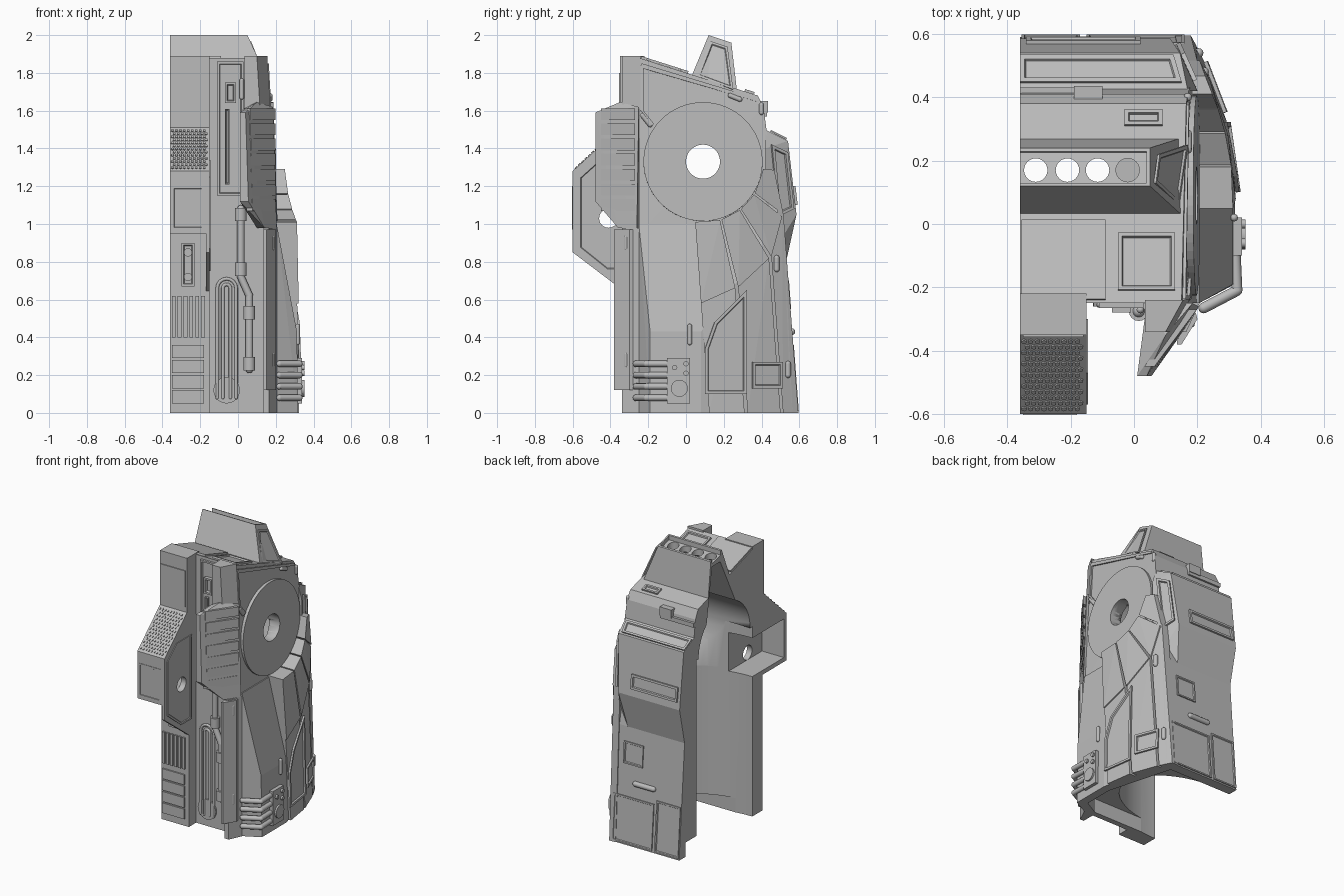
import bpy, bmesh, math
from mathutils import Vector, Matrix

if "Cube" in bpy.data.objects:
    bpy.data.objects.remove(bpy.data.objects["Cube"])

grey = bpy.data.materials.new("warm_grey")
grey.use_nodes = True
grey.diffuse_color = (0.5, 0.5, 0.5, 1)
grey.node_tree.nodes["Principled BSDF"].inputs["Base Color"].default_value = (0.5, 0.5, 0.5, 1)

CUT = -0.36  # open side of the half shell


def finish(name, bm, smooth=False):
    bmesh.ops.recalc_face_normals(bm, faces=bm.faces)
    me = bpy.data.meshes.new(name)
    bm.to_mesh(me)
    bm.free()
    me.materials.append(grey)
    ob = bpy.data.objects.new(name, me)
    bpy.context.collection.objects.link(ob)
    if smooth:
        bpy.ops.object.select_all(action='DESELECT')
        ob.select_set(True)
        bpy.context.view_layer.objects.active = ob
        bpy.ops.object.shade_smooth_by_angle(angle=0.6)
    return ob


def hull(name, pts):
    bm = bmesh.new()
    for p in pts:
        bm.verts.new(p)
    bmesh.ops.convex_hull(bm, input=bm.verts)
    bmesh.ops.delete(bm, geom=[v for v in bm.verts if not v.link_faces], context='VERTS')
    bmesh.ops.dissolve_limit(bm, angle_limit=0.01, verts=bm.verts, edges=bm.edges)
    return finish(name, bm)


def box(name, x, y, z):
    return hull(name, [(a, b, c) for a in x for b in y for c in z])


def prism(name, profile, x0, x1):
    """Extrude a y-z profile along x."""
    bm = bmesh.new()
    f = bm.faces.new([bm.verts.new((x0, y, z)) for y, z in profile])
    g = bmesh.ops.extrude_face_region(bm, geom=[f])["geom"]
    bmesh.ops.translate(bm, vec=(x1 - x0, 0, 0), verts=[v for v in g if isinstance(v, bmesh.types.BMVert)])
    return finish(name, bm)


def add_rod(bm, a, b, r, seg=12):
    a, b = Vector(a), Vector(b)
    m = Matrix.Translation((a + b) / 2) @ (b - a).to_track_quat('Z', 'Y').to_matrix().to_4x4()
    bmesh.ops.create_cone(bm, cap_ends=True, segments=seg, radius1=r, radius2=r, depth=(b - a).length, matrix=m)


def rod(name, a, b, r, seg=48, smooth=True):
    bm = bmesh.new()
    add_rod(bm, a, b, r, seg)
    return finish(name, bm, smooth)


def pipe(name, pts, r):
    """Round-ended tube through points."""
    bm = bmesh.new()
    for a, b in zip(pts, pts[1:]):
        add_rod(bm, a, b, r)
    for p in pts:
        bmesh.ops.create_uvsphere(bm, u_segments=12, v_segments=8, radius=r, matrix=Matrix.Translation(p))
    return finish(name, bm, True)


def panel(name, pts, out, h=0.01, rim=0.015):
    """Raised plate with a sunken centre, standing out along a direction."""
    bm = bmesh.new()
    f = bm.faces.new([bm.verts.new(p) for p in pts])
    f.normal_update()
    if f.normal.dot(Vector(out)) < 0:
        f.normal_flip()
    n = f.normal.copy()
    g = bmesh.ops.extrude_face_region(bm, geom=[f])["geom"]
    bmesh.ops.translate(bm, vec=n * h, verts=[v for v in g if isinstance(v, bmesh.types.BMVert)])
    top = [t for t in g if isinstance(t, bmesh.types.BMFace)]
    if rim:
        for depth, w in ((0, rim), (-h * 0.8, 0.004)):
            bmesh.ops.inset_region(bm, faces=top, thickness=w, use_even_offset=True)
            bmesh.ops.translate(bm, vec=n * depth, verts=top[0].verts)
    return finish(name, bm)


def front_panel(name, x0, x1, z0, z1, y, h=0.01, rim=0.012):
    return panel(name, [(x0, y, z0), (x1, y, z0), (x1, y, z1), (x0, y, z1)], (0, -1, 0), h, rim)


def skirt_x(y, z):
    """Bulging outer surface of the rear side skirt."""
    return 0.325 - 0.55 * (y - 0.08) ** 2 - 0.02 * z


# Main solids
lower_body = hull("lower_body", [
    (CUT, -0.25, 0), (0.2, -0.25, 0), (0.318, -0.19, 0), (0.318, 0.08, 0), (0.18, 0.59, 0), (CUT, 0.59, 0),
    (0.312, -0.19, 0.43), (0.312, 0.08, 0.43), (0.18, 0.53, 0.8), (CUT, 0.53, 0.8), (CUT, -0.25, 1),
    (0.205, -0.25, 1), (0.205, 0.1, 1), (0.195, 0.49, 1), (CUT, 0.49, 1)])
upper_body = hull("upper_body", [
    (CUT, -0.25, 0.9), (0.2, -0.25, 0.95), (0.2, 0.5, 0.95), (CUT, 0.5, 0.9), (0.15, -0.25, 1.88),
    (CUT, -0.25, 1.88), (CUT, 0.38, 1.68), (0.165, 0.38, 1.68), (0.17, 0.41, 1.62), (CUT, 0.41, 1.62)])
back_block = hull("back_block", [
    (x, y, z) for xr, y, z in ((0.17, 0.42, 1.5), (0.145, 0.54, 1.44), (0.115, 0.585, 1.05), (0.08, 0.53, 0.8),
                               (0.2, 0.43, 0.8), (0.2, 0.42, 1.4)) for x in (CUT, xr)])
roof_fin = hull("roof_fin", [
    (x, y, z) for xr, y, z in ((0.16, 0.02, 1.76), (0.05, 0.12, 2), (0.05, 0.24, 1.96), (0.16, 0.275, 1.66))
    for x in (CUT, xr)])
column_top = [(-0.6, 1.28), (-0.35, 1.51), (-0.35, 1.89), (-0.22, 1.89)]
front_column = prism("front_column", [(-0.22, 0), (-0.33, 0), (-0.33, 0.95), (-0.6, 0.95)] + column_top, CUT, -0.165)
column_side = prism("column_side", [(-0.22, 0), (-0.33, 0), (-0.33, 0.645), (-0.6, 0.85)] + column_top, -0.17, -0.15)
column_side_panel = panel("column_side_panel", [(-0.151, y, z) for y, z in (
    (-0.57, 0.87), (-0.57, 1.25), (-0.47, 1.34), (-0.3, 1.34), (-0.3, 0.75), (-0.42, 0.75))], (1, 0, 0), 0.006, 0.012)
wheel_disc = rod("wheel_disc", (0.1, 0.09, 1.33), (0.192, 0.09, 1.33), 0.315, 64, False)
rim_tilt = Matrix.Rotation(-0.035, 4, 'Y')
wheel_disc.data.transform(Matrix.Translation((0.19, 0, 1.33)) @ rim_tilt @ Matrix.Translation((-0.184, 0, -1.33)))

# Hollow interior, portholes and roof vents
cutters = [
    rod("cut_shaft", (0, 0, -0.1), (0, 0, 1.33), 0.31),
    rod("cut_chamber", (-0.5, 0.09, 1.33), (0.11, 0.09, 1.33), 0.285),
    rod("cut_hub", (-0.5, 0.09, 1.33), (0.5, 0.09, 1.33), 0.09),
    hull("cut_floor", [(x, y, z) for z in (-0.1, 0.1) for x, y in (
        (-0.5, -0.21), (0.15, -0.21), (0.26, -0.15), (0.26, 0.06), (0.13, 0.52), (-0.5, 0.52))]),
    prism("cut_fin", [(-0.1, 1.45), (0.3, 1.45), (0.225, 1.92), (0.135, 1.92)], -0.5, -0.07),
    prism("cut_column", [(-0.2, 0.98), (-0.57, 0.98), (-0.57, 1.25), (-0.2, 1.25)], -0.5, -0.19),
    rod("cut_eye", (-0.5, -0.41, 1.03), (0, -0.41, 1.03), 0.05, 24),
    prism("cut_vent_slot", [(0.13, 1.965), (0.225, 1.94), (0.25, 2.1), (0.13, 2.1)], -0.5, 0.04)]
cutters[0].data.transform(Matrix.Translation((CUT, 0.09, 0)) @ Matrix.Diagonal((1.6, 1, 1, 1)))
for x in (-0.31, -0.21, -0.115, -0.02):
    cutters.append(rod("cut_vent", (x, 0.17, 1.8), (x, 0.17, 2.1), 0.037, 24))
for part in (lower_body, upper_body, back_block, roof_fin, front_column, column_side, column_side_panel, wheel_disc):
    bpy.context.view_layer.objects.active = part
    for c in cutters:
        mod = part.modifiers.new("hollow", 'BOOLEAN')
        mod.operation, mod.solver, mod.object = 'DIFFERENCE', 'EXACT', c
        bpy.ops.object.modifier_apply(modifier=mod.name)
for c in cutters:
    bpy.data.objects.remove(c)

# Slanted cheek blocks beside the front channel
hull("cheek_block", [(0.01, -0.48, 1.12), (0.055, -0.48, 1.12), (0.04, -0.48, 1.59), (0.01, -0.48, 1.59),
                     (0.205, -0.26, 0.98), (0.14, -0.36, 0.98), (0.1, -0.25, 0.98), (0.185, -0.25, 1.62),
                     (0.1, -0.35, 1.645), (0.04, -0.25, 1.62)])
hull("upper_cheek", [(x, y, z) for z, d in ((1.55, 0.02), (1.89, 0)) for x, y in
                     ((0.035, -0.24), (0.035, -0.34), (0.1 + d, -0.34), (0.155 + d, -0.24))])
hull("lower_cheek", [(x, y, z) for z in (0, 0.98) for x, y in
                     ((0.135, -0.24), (0.135, -0.34), (0.165, -0.34), (0.207, -0.25))])
hull("cheek_strip", [(x, y, z) for z in (0.12, 0.97) for x, y in
                     ((0.135, -0.34), (0.135, -0.38), (0.15, -0.38), (0.2, -0.3), (0.195, -0.28))])
for i in range(7):
    z = 1.07 + i * 0.08
    hull("cheek_rib", [(x + d, y, z + k) for x, y in ((0.064 - i * 0.002, -0.45), (0.186, -0.27))
                       for d in (-0.02, 0.012) for k in (0, 0.062)])
for z in (0.28, 0.9):
    pipe("strip_lug", [(0.18, -0.315, z - 0.03), (0.18, -0.315, z + 0.03)], 0.012)

# Shoulder wedges wrapping the wheel, and the skirt below them
rows = ((-98, -91.5, 0.75), (-73, -75, 0.69), (-52, -55, 0.62), (-32, -34, 0.51), (-6, -6, 0.38))
for upper, lower in zip(rows, rows[1:]):
    wedge, skirt = [], []
    for (inner, outer, reach), gap in ((upper, 0.7), (lower, -0.7)):
        for a, rad in ((inner, 0.322), (outer, reach)):
            t = math.radians(a + gap)
            y, z = 0.09 + rad * math.cos(t), 1.33 + rad * math.sin(t)
            x = skirt_x(y, z) + 0.008
            wedge += [(x, y, z), (min(0.15, x - 0.03), y, z)]
        foot = y + 0.075 * z
        skirt += [(skirt_x(y, z), y, z), (0.15, y, z), (skirt_x(foot, 0), foot, 0), (skirt_x(foot, 0) - 0.05, foot, 0)]
    hull("shoulder_wedge", wedge)
    hull("side_skirt", skirt)

# Side frame around the wheel
edge = [(-0.235, 1.85), (0.375, 1.665), (0.385, 1.645), (-0.235, 1.825)]
panel("wheel_frame_top", [(0.2 - (z - 1) * 0.055, y, z) for y, z in edge], (1, 0, 0), 0.01, 0)
edge = [(-0.24, 1.84), (-0.225, 1.84), (-0.225, 1.6), (-0.17, 1.53), (-0.18, 1.52), (-0.24, 1.6)]
panel("wheel_frame_side", [(0.2 - (z - 1) * 0.055, y, z) for y, z in edge], (1, 0, 0), 0.01, 0)
for y, z, dy, dz in ((-0.21, 1.55, 0.02, -0.025), (0.26, 1.67, 0.025, -0.01), (0.4, 1.61, 0, 0.02)):
    pipe("frame_lug", [(0.17, y - dy, z - dz), (0.17, y + dy, z + dz)], 0.013)

# Skirt window, box and lugs
for name, outline in (("skirt_window", [(0.1, 0.1), (0.32, 0.1), (0.32, 0.65), (0.15, 0.48), (0.1, 0.34)]),
                      ("skirt_box", [(0.35, 0.13), (0.51, 0.13), (0.51, 0.27), (0.35, 0.27)])):
    panel(name, [(skirt_x(y, z) + 0.002, y, z) for y, z in outline], (1, 0, 0), 0.012)
for y, z in ((0.48, 0.79), (0.54, 0.23)):
    pipe("skirt_lug", [(skirt_x(y, z), y, z - 0.03), (skirt_x(y, z), y, z + 0.03)], 0.015)
pipe("side_lug", [(0.316, 0.02, 0.37), (0.316, 0.02, 0.46)], 0.012)

# Control box with four feed pipes
box("control_box", (0.28, 0.34), (-0.1, 0.02), (0.05, 0.29))
rod("control_dial", (0.33, -0.035, 0.13), (0.352, -0.035, 0.13), 0.045, 24)
for y, z in ((-0.06, 0.24), (0, 0.26), (0, 0.21)):
    rod("control_button", (0.33, y, z), (0.352, y, z), 0.014, 12)
for z in (0.08, 0.14, 0.2, 0.26):
    pipe("feed_pipe", [(0.32, -0.1, z), (0.325, -0.21, z), (0.22, -0.265, z)], 0.017)

# Front channel: tall panel, bent pipe and looped slot
front_panel("channel_panel", -0.11, 0.03, 1.15, 1.86, -0.25, 0.015)
front_panel("channel_slot", -0.07, -0.045, 1.21, 1.61, -0.255, 0.015, 0.005)
front_panel("channel_box", -0.07, -0.01, 1.64, 1.75, -0.255, 0.025)
pipe("channel_lug", [(0.02, -0.27, 1.67), (0.02, -0.27, 1.76)], 0.012)
pipe("channel_pipe", [(0.015, -0.275, z) for z in (1.08, 0.72)] + [(0.06, -0.275, z) for z in (0.62, 0.23)], 0.02)
for x, z in ((0.015, 1.05), (0.015, 0.76), (0.06, 0.53), (0.06, 0.26)):
    rod("pipe_collar", (x, -0.275, z - 0.035), (x, -0.275, z + 0.035), 0.031, 16)
for r in (0.02, 0.05):
    arch = [(-0.06 + r * math.cos(t * math.pi / 8), -0.255, 0.66 + r * math.sin(t * math.pi / 8)) for t in range(9)]
    pipe("slot_loop", [(-0.06 + r, -0.255, 0.08)] + arch + [(-0.06 - r, -0.255, 0.08)], 0.009)
rod("slot_foot", (-0.06, -0.26, 0.12), (-0.06, -0.24, 0.12), 0.07, 24)

# Front column: grille, plates, vents and knobs
bm = bmesh.new()
for r in range(13):
    for c in range(9):
        t = (r + 0.5) / 13
        p = Vector((-0.347 + c * 0.021 + (r % 2) * 0.01, -0.59 + t * 0.23, 1.289 + t * 0.212))
        add_rod(bm, p + Vector((0, 0.006, -0.006)), p + Vector((0, -0.004, 0.004)), 0.0085, 6)
finish("column_grille", bm)
front_panel("column_cap", -0.35, -0.16, 1.55, 1.8, -0.35, 0.006, 0)
front_panel("column_plate", -0.35, -0.18, 0.97, 1.2, -0.595, 0.008)
front_panel("knob_plate", -0.3, -0.23, 0.67, 0.9, -0.33, 0.01)
for z in (0.72, 0.85):
    rod("knob", (-0.265, -0.35, z), (-0.265, -0.32, z), 0.022, 20)
for i in range(6):
    front_panel("column_vent", -0.35 + i * 0.031, -0.33 + i * 0.031, 0.4, 0.62, -0.33, 0.012, 0)
for z in (0.05, 0.13, 0.21, 0.29):
    front_panel("column_slat", -0.35, -0.18, z, z + 0.07, -0.33, 0.01, 0)


# Roof hatches and fin end plate
def roof_z(y):
    return 1.801 - 0.3175 * y


for name, x0, x1, y0, y1, rim in (("roof_hatch", -0.05, 0.13, -0.21, -0.03, 0.012),
                                  ("rear_hatch", -0.03, 0.09, 0.31, 0.36, 0.012),
                                  ("roof_slab", -0.355, -0.09, -0.24, 0.01, 0)):
    panel(name, [(x, y, roof_z(y)) for x, y in ((x0, y0), (x1, y0), (x1, y1), (x0, y1))], (0, 0, 1), 0.012, rim)
panel("fin_end", [(0.16 - (z - 1.72) * 0.4, y, z) for y, z in ((0.06, 1.78), (0.13, 1.965), (0.22, 1.935), (0.25, 1.71))],
      (1, 0, 0.4), 0.008, 0.012)

# Rear face: windows, ledge, plates and lower panels
panel("rear_window", [(CUT, 0.445, 1.489), (0.15, 0.445, 1.489), (0.125, 0.53, 1.446), (CUT, 0.53, 1.446)], (0, 1, 2))
panel("rear_side_window", [(0.2 - 0.45 * (y - 0.42), y, z) for y, z in
                           ((0.45, 1.42), (0.535, 1.38), (0.568, 1.08), (0.485, 1.04))], (1, 0, 0), 0.014)
box("rear_ledge", (CUT, -0.1), (0.39, 0.43), (1.57, 1.6))
box("ledge_bracket", (-0.19, -0.1), (0.39, 0.435), (1.59, 1.65))
panel("rear_slot", [(x, 0.585 - (z - 1.05) * 0.115, z) for x, z in ((-0.34, 1.1), (0.02, 1.1), (0.02, 1.2), (-0.34, 1.2))],
      (0, 1, 0), 0.012)
for name, x0, x1, z0, z1 in (("rear_plate", -0.05, 0.1, 0.55, 0.7), ("rear_panel_outer", -0.15, 0.16, 0.01, 0.33),
                             ("rear_panel_inner", -0.355, -0.17, 0.01, 0.36)):
    panel(name, [(x, 0.59 - z * 0.075, z) for x, z in ((x0, z0), (x1, z0), (x1, z1), (x0, z1))], (0, 1, 0), 0.008, 0.01)
pipe("rear_handle", [(-0.14, 0.56, 0.43), (0, 0.56, 0.43)], 0.018)
